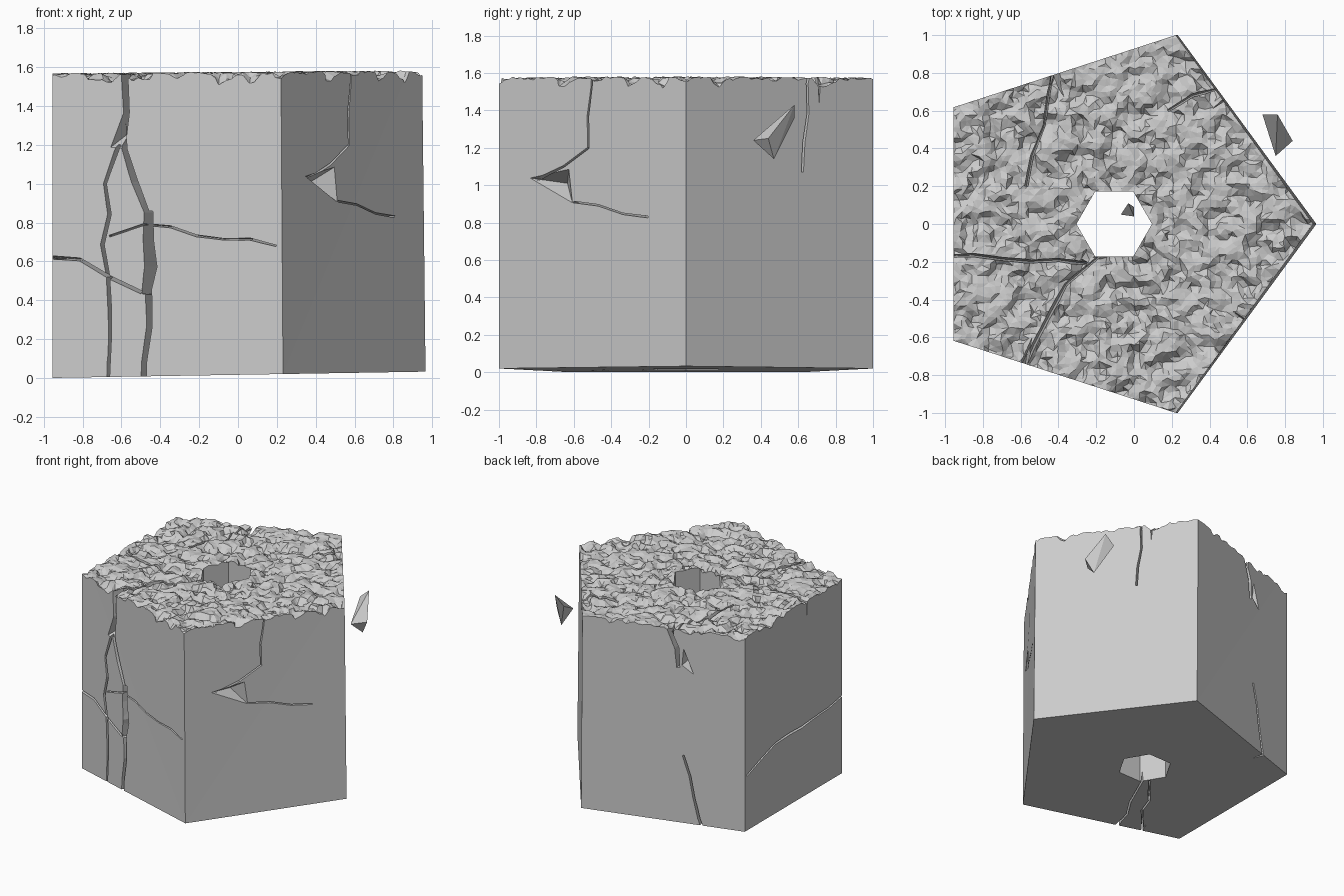
import bpy, bmesh, random
from math import sin, cos, tau
from mathutils import Vector, noise

if "Cube" in bpy.data.objects:
    bpy.data.objects.remove(bpy.data.objects["Cube"])

random.seed(7)
CX = -0.105  # axis of the column


def ring(n, r):
    return [Vector((CX + r * cos(tau * i / n), r * sin(tau * i / n), 0)) for i in range(n)]


PENTA = ring(5, 1.0515)


def make_object(name, bm):
    bmesh.ops.triangulate(bm, faces=bm.faces[:])
    bmesh.ops.recalc_face_normals(bm, faces=bm.faces[:])
    if bm.calc_volume(signed=True) < 0:
        bmesh.ops.reverse_faces(bm, faces=bm.faces[:])
    mesh = bpy.data.meshes.new(name)
    bm.to_mesh(mesh)
    bm.free()
    ob = bpy.data.objects.new(name, mesh)
    bpy.context.collection.objects.link(ob)
    return ob


def loft(name, rings):
    """Closed solid through a list of equal-sized rings."""
    bm = bmesh.new()
    rings = [[bm.verts.new(p) for p in r] for r in rings]
    n = len(rings[0])
    bm.faces.new(rings[0])
    bm.faces.new(rings[-1])
    for r, q in zip(rings, rings[1:]):
        for k in range(n):
            bm.faces.new((r[k], r[(k + 1) % n], q[(k + 1) % n], q[k]))
    return make_object(name, bm)


def hull(name, points):
    bm = bmesh.new()
    for p in points:
        bm.verts.new(p)
    bmesh.ops.convex_hull(bm, input=bm.verts[:])
    return make_object(name, bm)


def volume(mesh):
    bm = bmesh.new()
    bm.from_mesh(mesh)
    v = bm.calc_volume(signed=True)
    bm.free()
    return v


def boolean(ob, cutter, operation='DIFFERENCE', least=0.93):
    """Apply a boolean, keeping the first solver result of a sensible volume."""
    before = volume(ob.data)
    mod = ob.modifiers.new("cut", 'BOOLEAN')
    mod.object, mod.operation = cutter, operation
    cutter.hide_render = True
    result = None
    for solver in ('MANIFOLD', 'EXACT', 'FLOAT'):
        mod.solver = solver
        bpy.context.view_layer.update()
        dg = bpy.context.evaluated_depsgraph_get()
        mesh = bpy.data.meshes.new_from_object(ob.evaluated_get(dg))
        if least * before < volume(mesh) < before * 0.9999999:
            result = mesh
            break
    ob.modifiers.clear()
    if result:
        ob.data = result
    bpy.data.objects.remove(cutter)


def on_side(side, u, z):
    """Point at fraction u along a side, and the side's outward normal."""
    a, b = PENTA[side], PENTA[(side + 1) % 5]
    d = (b - a).normalized()
    return a.lerp(b, u) + Vector((0, 0, z)), Vector((d.y, -d.x, 0))


def crack(ob, pts, normal, width, depth, out=0.04):
    """Cut a wedge-shaped groove that wanders between the given points."""
    path = [pts[0]]
    for a, b in zip(pts, pts[1:]):
        side = (b - a).cross(normal).normalized()
        steps = max(1, round((b - a).length / 0.16))
        for i in range(1, steps + 1):
            sway = random.uniform(-0.025, 0.025) if i < steps else 0
            path.append(a.lerp(b, i / steps) + side * sway)
    rings = []
    for i, p in enumerate(path):
        t = path[min(i + 1, len(path) - 1)] - path[max(i - 1, 0)]
        half = t.cross(normal).normalized() * width / 2 * random.uniform(0.75, 1.2) * (1 + out / depth)
        rings.append((p + normal * out + half, p + normal * out - half, p - normal * depth))
    boolean(ob, loft("crack_cutter", rings))


# Five-sided stone body, leaning slightly, with the six-sided bore
low = [p + Vector((0.01 * (p.x + 0.96), 0, 0.017 * (p.x + 0.96))) for p in PENTA]
up = Vector((0, 0, 1))
body = loft("stone_block", [low, [p + up * 1.75 for p in PENTA]])
bore = ring(6, 0.2)
boolean(body, loft("bore_cutter", [[p - up for p in bore], [p + up * 2.5 for p in bore]]))

# Cracks in the sides: side, width, then (fraction along side, height) points
for side, width, path in [
    (3, 0.035, [(0.31, 1.7), (0.31, 1.2), (0.42, 0.83)]),
    (3, 0.06, [(0.42, 0.86), (0.41, 0.43)]),
    (3, 0.03, [(0.42, 0.45), (0.4, -0.1)]),
    (3, 0.02, [(0.29, 1.2), (0.23, 1.0), (0.24, -0.1)]),
    (3, 0.018, [(0.0, 0.62), (0.12, 0.61), (0.39, 0.44)]),
    (3, 0.01, [(0.25, 0.73), (0.4, 0.79), (0.98, 0.68)]),
    (4, 0.01, [(0.5, 1.7), (0.48, 1.2), (0.2, 1.03)]),
    (4, 0.008, [(0.4, 0.91), (0.8, 0.83)]),
    (0, 0.012, [(0.68, 1.7), (0.62, 1.07)]),
    (1, 0.02, [(0.76, -0.1), (0.62, 0.55)]),
    (1, 0.03, [(0.52, 1.7), (0.59, 1.25)]),
    (2, 0.015, [(0.02, 0.44), (0.31, 0.56), (1.0, 0.62)]),
]:
    found = [on_side(side, u, z) for u, z in path]
    crack(body, [f[0] for f in found], found[0][1], width, 0.04 + 3 * width)

# Cracks across the top
for path in [
    [(-1.0, -0.17), (-0.25, -0.21)],
    [(-0.17, -0.16), (-0.36, -0.32), (-0.6, -0.8)],
    [(-0.42, 0.85), (-0.57, 0.2)],
    [(0.18, 0.6), (0.46, 0.72)],
]:
    crack(body, [Vector((x, y, 1.56)) for x, y in path], up, 0.02, 0.12, out=0.22)

# Cracks under the base, from the front cracks to the bore
for u in (0.24, 0.4):
    start = on_side(3, u, 0.01)[0]
    crack(body, [start, Vector((start.x * 0.3 - 0.05, -0.12, 0.01))], -up, 0.015, 0.08)

# Chipped hollows: triangles on the sides cut down to a point
for side, corners in [
    (4, [(0.16, 1.04), (0.38, 1.09), (0.4, 0.9)]),
    (3, [(0.25, 1.18), (0.32, 1.4), (0.33, 1.17)]),
    (1, [(0.62, 1.42), (0.69, 1.2), (0.61, 1.27)]),
]:
    found = [on_side(side, u, z) for u, z in corners]
    normal = found[0][1]
    tip = sum((f[0] for f in found), Vector()) / 3 - normal * 0.09
    boolean(body, hull("chip_cutter", [f[0] + normal * 0.01 for f in found] + [tip]))

# Rough broken top: trim the block with a jagged height field closed to a far point
bm = bmesh.new()
bmesh.ops.create_grid(bm, x_segments=72, y_segments=72, size=1.1)
for v in bm.verts:
    n = noise.noise(Vector((v.co.x * 13, v.co.y * 13, 0.3)))
    drop = max(0.0, n + 0.2) * 0.065 + random.uniform(0, 0.012)
    v.co += Vector((random.uniform(-0.01, 0.01), random.uniform(-0.01, 0.01),
                    1.577 + 0.008 * v.co.x - drop))
rim = [e for e in bm.edges if e.is_boundary]
apex = bm.verts.new((0, 0, -40))
for e in rim:
    bm.faces.new((e.verts[0], e.verts[1], apex))
boolean(body, make_object("rough_top_trimmer", bm), 'INTERSECT', 0.8)

# Loose splinters: one beside the block, one in the bore
hull("loose_splinter", [(0.68, 0.58, 1.36), (0.76, 0.58, 1.43), (0.84, 0.44, 1.25),
                        (0.75, 0.36, 1.24), (0.78, 0.47, 1.14)])
hull("bore_splinter", [(-0.07, 0.05, 0.9), (0.0, 0.04, 0.92), (0.0, 0.09, 0.85), (-0.03, 0.11, 0.98)])
